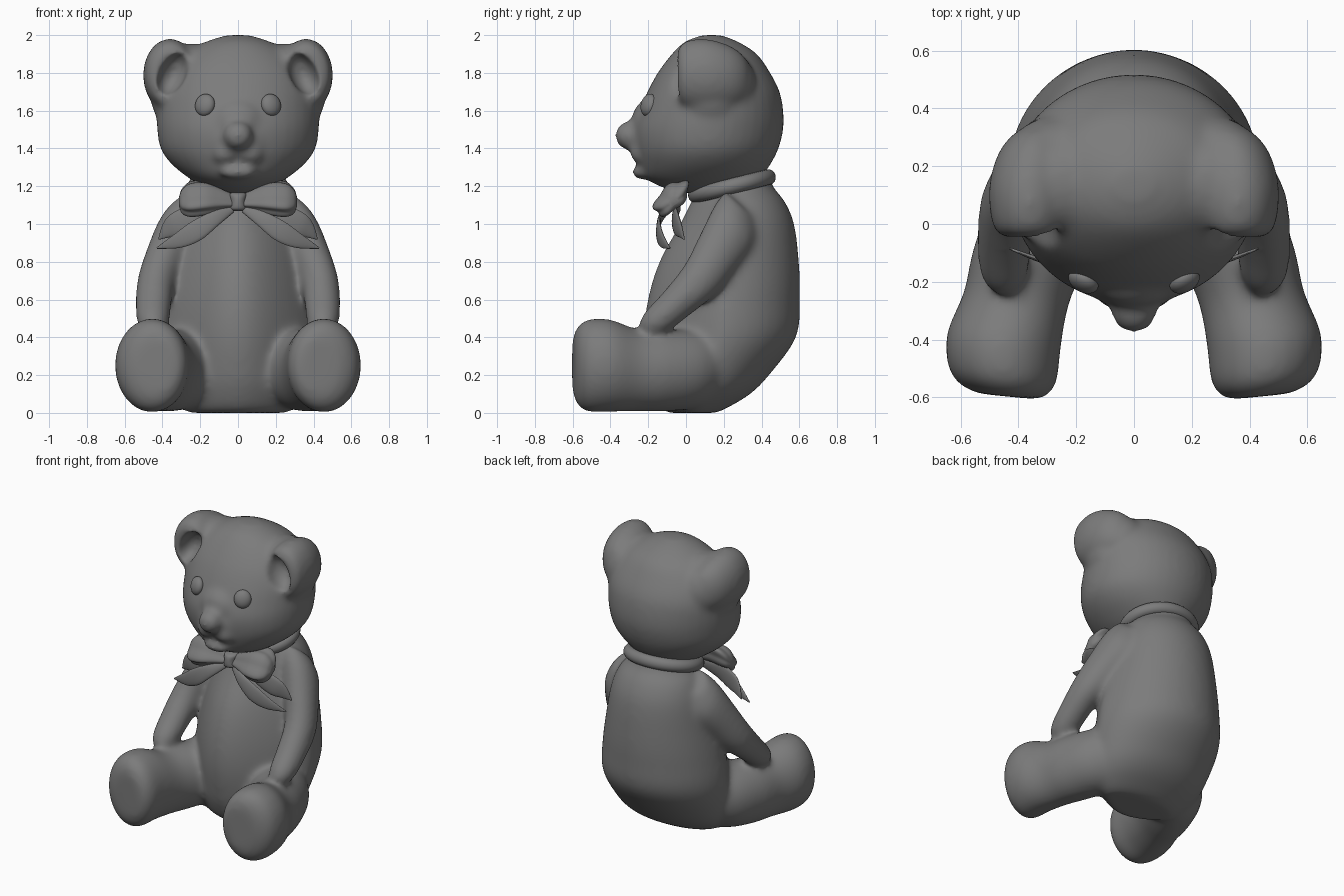
import bpy, bmesh, math
from mathutils import Vector, Matrix, Euler

if "Cube" in bpy.data.objects:
    bpy.data.objects.remove(bpy.data.objects["Cube"], do_unlink=True)

grey = bpy.data.materials.new("soft_grey")
grey.use_nodes = True
tone = (0.2, 0.2, 0.2, 1)
grey.diffuse_color = tone
grey.node_tree.nodes["Principled BSDF"].inputs["Base Color"].default_value = tone

X, Y, Z = Vector((1, 0, 0)), Vector((0, 1, 0)), Vector((0, 0, 1))


def spline(rows, steps=5):
    """Smoothly interpolate rows of numbers."""
    pts = [Vector(r) for r in rows]
    out = []
    for i in range(len(pts) - 1):
        a, b = pts[max(i - 1, 0)], pts[i]
        c, d = pts[i + 1], pts[min(i + 2, len(pts) - 1)]
        for k in range(steps):
            t = k / steps
            out.append(0.5 * (2 * b + (c - a) * t + (2 * a - 5 * b + 4 * c - d) * t**2
                              + (3 * b - a - 3 * c + d) * t**3))
    return out + [pts[-1]]


def loft(bm, rows, u, v, sides=40, ripple=0, taper=0):
    """Closed skin over oval sections: x, y, z, radius on u, radius on v.
    Taper narrows the side facing away from v."""
    rings = []
    for x, y, z, ru, rv in spline(rows):
        ring = []
        for k in range(sides):
            a = math.tau * k / sides
            f = 1 + ripple * math.cos(5 * a)
            narrow = 1 - taper * max(0, -math.sin(a))
            ring.append(bm.verts.new(Vector((x, y, z))
                                     + u * max(ru, 0.003) * math.cos(a) * f * narrow
                                     + v * max(rv, 0.003) * math.sin(a) * f))
        rings.append(ring)
    for p, q in zip(rings, rings[1:]):
        for k in range(sides):
            n = (k + 1) % sides
            bm.faces.new((p[k], p[n], q[n], q[k]))
    bm.faces.new(rings[0])
    bm.faces.new(rings[-1])


def mirrored(rows, s):
    return [(s * r[0], *r[1:]) for r in rows]


def ball(bm, centre, radii, turn=(0, 0, 0)):
    bmesh.ops.create_uvsphere(bm, u_segments=32, v_segments=20, radius=1,
                              matrix=Matrix.LocRotScale(Vector(centre), Euler(turn), Vector(radii)))


def finish(bm, name):
    bmesh.ops.recalc_face_normals(bm, faces=bm.faces[:])
    mesh = bpy.data.meshes.new(name)
    bm.to_mesh(mesh)
    bm.free()
    mesh.materials.append(grey)
    mesh.shade_smooth()
    mesh.set_sharp_from_angle(angle=math.radians(60))
    obj = bpy.data.objects.new(name, mesh)
    bpy.context.scene.collection.objects.link(obj)
    return obj


def fuse(obj, iterations, cutter=None):
    """Merge overlapping shapes into one soft skin, optionally hollowed."""
    bpy.context.view_layer.objects.active = obj
    skin = dict(mode='VOXEL', voxel_size=.015, use_smooth_shade=True)
    stages = [('REMESH', skin)]
    if cutter:
        stages += [('BOOLEAN', dict(operation='DIFFERENCE', object=cutter, solver='EXACT')),
                   ('REMESH', skin)]
    stages.append(('SMOOTH', dict(factor=.5, iterations=iterations)))
    for kind, settings in stages:
        m = obj.modifiers.new(kind.lower(), kind)
        for key, value in settings.items():
            setattr(m, key, value)
        bpy.ops.object.modifier_apply(modifier=m.name)
    obj.data.materials.clear()
    obj.data.materials.append(grey)
    obj.data.polygons.foreach_set("material_index", [0] * len(obj.data.polygons))
    obj.data.shade_smooth()


# Torso and head sections: y, z, half width, half depth
torso = [(.03, 0, .26, .13), (.045, .03, .31, .18), (.085, .1, .37, .255), (.12, .2, .41, .32),
         (.18, .4, .435, .403), (.2, .6, .415, .403), (.228, .8, .375, .37), (.27, 1, .325, .303),
         (.275, 1.12, .275, .248), (.26, 1.2, .21, .2), (.25, 1.28, .2, .19)]
head = [(.12, 1.165, .12, .15), (.1, 1.2, .19, .24), (.09, 1.25, .27, .31), (.1, 1.32, .355, .35),
        (.11, 1.4, .41, .38), (.12, 1.5, .428, .395), (.135, 1.6, .43, .38),
        (.146, 1.7, .42, .35), (.148, 1.8, .38, .298), (.15, 1.9, .29, .225),
        (.135, 1.965, .17, .14), (.135, 2, .06, .05)]

# Limbs and ears on the left side: x, y, z and two radii
leg = [(.2, .24, .27, .13, .12), (.28, .08, .235, .2, .2), (.355, -.1, .225, .2, .217),
       (.405, -.25, .225, .183, .217), (.45, -.4, .25, .198, .245), (.453, -.52, .25, .188, .245),
       (.445, -.575, .25, .15, .205), (.435, -.597, .25, .1, .15)]
arm = [(.23, .29, 1.1, .11, .11), (.29, .26, 1, .13, .148), (.365, .17, .85, .12, .133),
       (.43, .07, .7, .103, .113), (.447, -.06, .57, .095, .093), (.45, -.16, .48, .085, .08),
       (.45, -.215, .437, .055, .05)]
ear = [(.36, -.045, 1.79, .09, .125), (.36, -.02, 1.79, .122, .167), (.36, .05, 1.79, .139, .19),
       (.36, .14, 1.785, .14, .19), (.35, .24, 1.775, .122, .165), (.335, .31, 1.765, .085, .12),
       (.32, .345, 1.76, .035, .05)]

# Body with arms, legs and the web between the thighs
bm = bmesh.new()
loft(bm, [(0, *r) for r in torso], X, Y, taper=.36)
ball(bm, (0, 0, .21), (.38, .17, .2))
for s in (1, -1):
    loft(bm, mirrored(leg, s), Vector((1, s * .1, 0)), Z)
    loft(bm, mirrored(arm, s), X, Vector((0, .75, -.66)))
fuse(finish(bm, "body"), 28)

# Head with ears, cheeks, muzzle, nose and chin
bm = bmesh.new()
cup = bmesh.new()
loft(bm, [(0, *r) for r in head], X, Y)
for s in (1, -1):
    loft(bm, mirrored(ear, s), X, Z)
    ball(bm, (s * .335, .13, 1.66), (.125, .16, .17), (0, s * .2, 0))
    ball(bm, (s * .25, .14, 1.84), (.16, .16, .115))
    ball(bm, (s * .285, .23, 1.74), (.15, .14, .17))
    ball(bm, (s * .055, -.235, 1.382), (.082, .062, .06), (0, s * .35, 0))
    ball(cup, (s * .345, -.05, 1.795), (.07, .1, .12), (0, -s * .45, 0))
ball(bm, (0, -.297, 1.468), (.079, .079, .077))
ball(bm, (0, -.2, 1.53), (.14, .09, .13))
ball(bm, (0, -.195, 1.44), (.17, .1, .13))
ball(bm, (0, -.228, 1.275), (.1, .058, .04))
ear_cup = finish(cup, "ear_cup_cutter")
ear_cup.hide_render = True
fuse(finish(bm, "head"), 13, ear_cup)
bpy.data.objects.remove(ear_cup, do_unlink=True)

# Ribbon around the neck, higher at the back
bpy.ops.mesh.primitive_torus_add(major_segments=64, minor_segments=16, major_radius=.2,
                                 minor_radius=.038, location=(0, .243, 1.2),
                                 rotation=(math.radians(14), 0, 0))
collar = bpy.context.object
collar.name = "neck_ribbon"
collar.scale = (1.12, 1, 1.1)
collar.data.materials.append(grey)
collar.data.shade_smooth()

# Bow knot
bm = bmesh.new()
loft(bm, [(0, -.06, 1.068, .03, .03), (0, -.075, 1.08, .045, .045), (0, -.075, 1.12, .04, .05),
          (0, -.07, 1.155, .045, .045), (0, -.055, 1.168, .03, .03)], X, Y, sides=24)
finish(bm, "bow_knot")

loop = [(.02, -.065, 1.12, .045, .025), (.09, -.072, 1.13, .075, .045),
        (.17, -.08, 1.14, .108, .058), (.25, -.075, 1.135, .113, .06),
        (.295, -.07, 1.125, .08, .045), (.312, -.065, 1.12, .03, .02)]
long_tail = [(.03, -.09, 1.08, .02, .012), (.12, -.135, 1.03, .04, .012),
             (.22, -.145, .965, .055, .012), (.32, -.125, .91, .04, .01),
             (.43, -.085, .872, .004, .004)]
short_tail = [(.1, -.04, 1.08, .03, .012), (.22, -.06, 1.045, .06, .014),
              (.32, -.05, 1, .065, .014), (.38, -.03, .965, .04, .01),
              (.42, -.01, .92, .004, .004)]

for s, side in ((1, "left"), (-1, "right")):
    # Eye set into the face
    bm = bmesh.new()
    ball(bm, (s * .175, -.198, 1.63), (.056, .036, .06), (-.25, 0, s * .5))
    finish(bm, side + "_eye")
    # Puffed bow loop
    bm = bmesh.new()
    loft(bm, mirrored(loop, s), Vector((0, .7, .7)), Vector((0, -.7, .7)), ripple=.1)
    finish(bm, side + "_bow_loop")
    # Ribbon tails
    for rows, label in ((long_tail, "long"), (short_tail, "short")):
        bm = bmesh.new()
        loft(bm, mirrored(rows, s), Vector((s * .45, .1, .88)), Y, sides=16)
        finish(bm, side + "_" + label + "_bow_tail")
